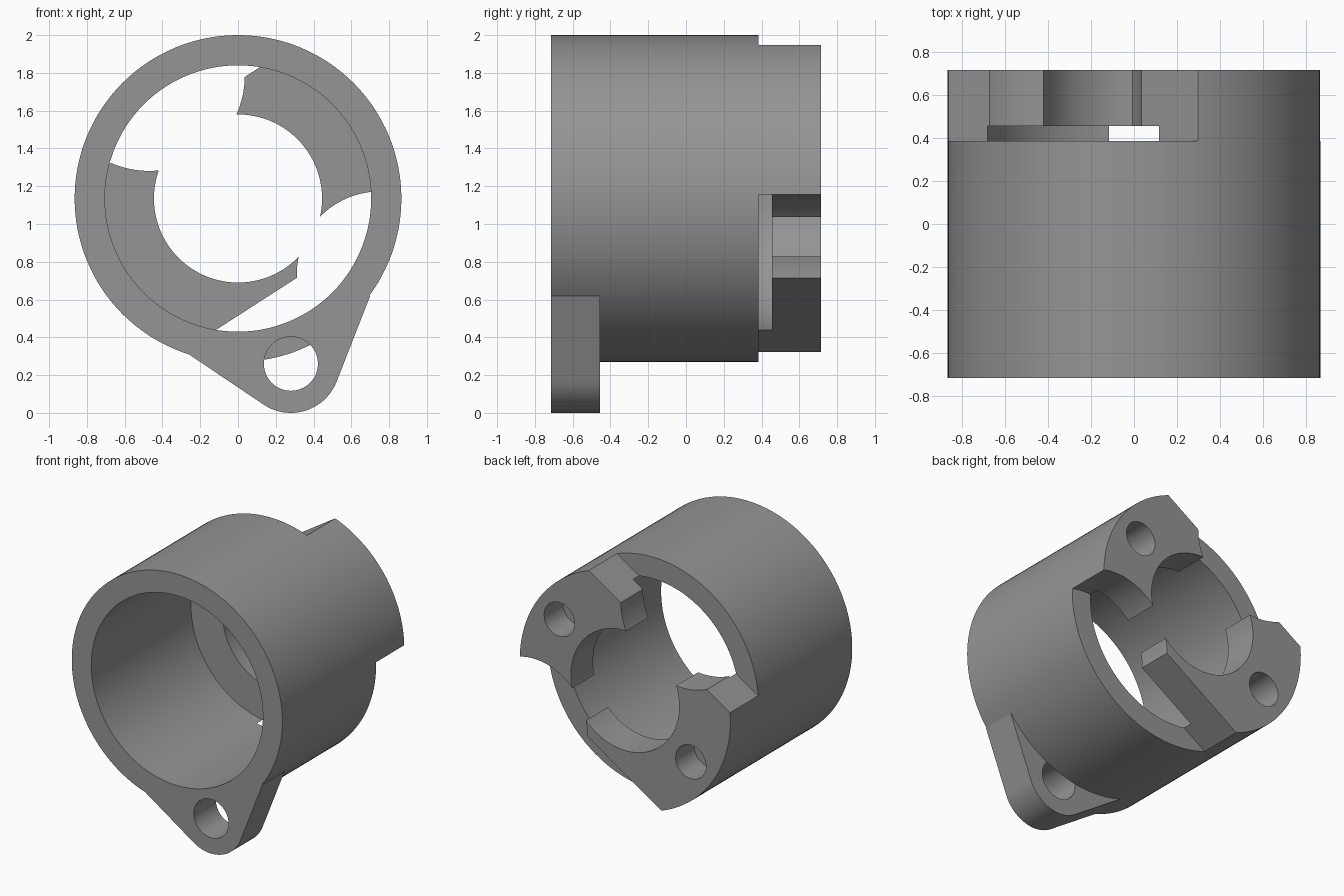
import bpy, bmesh, math
from mathutils import Vector

if "Cube" in bpy.data.objects:
    bpy.data.objects.remove(bpy.data.objects["Cube"])

CZ = 1.135                     # height of the tube axis
R_OUT, R_BORE, R_HOLE = 0.865, 0.705, 0.445
FRONT, SHOULDER, FLOOR, BACK = -0.715, 0.385, 0.455, 0.715

grey = bpy.data.materials.new("grey")
grey.diffuse_color = (0.3, 0.3, 0.3, 1)
grey.use_nodes = True
grey.node_tree.nodes["Principled BSDF"].inputs["Base Color"].default_value = grey.diffuse_color


def circle(x, z, r, n=96, a0=0.0, a1=360.0):
    """Points round a circle, or along an arc, in the xz plane."""
    full = abs(a1 - a0) >= 360
    steps = n if full else n - 1
    return [(x + r * math.cos(math.radians(a0 + (a1 - a0) * i / steps)),
             z + r * math.sin(math.radians(a0 + (a1 - a0) * i / steps)))
            for i in range(n)]


def prism(name, points, y0, y1):
    """Extrude an xz outline from y0 to y1."""
    bm = bmesh.new()
    face = bm.faces.new([bm.verts.new((x, y0, z)) for x, z in points])
    ext = bmesh.ops.extrude_face_region(bm, geom=[face])
    new = [v for v in ext["geom"] if isinstance(v, bmesh.types.BMVert)]
    bmesh.ops.translate(bm, verts=new, vec=(0, y1 - y0, 0))
    bmesh.ops.recalc_face_normals(bm, faces=bm.faces)
    mesh = bpy.data.meshes.new(name)
    bm.to_mesh(mesh)
    bm.free()
    mesh.materials.append(grey)
    obj = bpy.data.objects.new(name, mesh)
    bpy.context.collection.objects.link(obj)
    return obj


def combine(target, other, operation):
    """Apply a boolean and remove the helper."""
    mod = target.modifiers.new("boolean", 'BOOLEAN')
    mod.operation, mod.solver, mod.object = operation, 'EXACT', other
    bpy.context.view_layer.objects.active = target
    bpy.ops.object.modifier_apply(modifier=mod.name)
    bpy.data.objects.remove(other)


def cut(target, points, y0, y1):
    combine(target, prism("cutter", points, y0, y1), 'DIFFERENCE')


# Round body, joined to the lug at the lower front
housing = prism("housing", circle(0, CZ, R_OUT, 128), FRONT, BACK)
LX, LZ, LR = 0.28, 0.26, 0.26
lug_outline = [(0.70, 0.62), (0.3, 0.95), (-0.26, 0.31)] + circle(LX, LZ, LR, 40, 236.5, 339)
lug = prism("mounting_lug", lug_outline, FRONT, -0.455)
combine(housing, lug, 'UNION')

# Wide bore, narrower hole through the back, and lug bolt hole
cut(housing, circle(0, CZ, R_BORE, 128), FRONT - 0.1, FLOOR)
cut(housing, circle(0, CZ, R_HOLE), 0.2, BACK + 0.1)
cut(housing, circle(LX, LZ, 0.143, 64), FRONT - 0.1, -0.455)

# Back is trimmed to a slanted band, leaving two tabs
along = Vector((0.841, 0.541))
across = Vector((-0.541, 0.841))
for side in (1, -1):
    near, far = across * side * 0.522, across * side * 1.3
    corners = [near - along * 1.5, near + along * 1.5, far + along * 1.5, far - along * 1.5]
    cut(housing, [(p.x, p.y + CZ) for p in corners], SHOULDER, BACK + 0.1)

# Round notches that separate the tabs
cut(housing, circle(-0.47, 1.787, 0.506), SHOULDER, BACK + 0.1)
cut(housing, circle(0.75, 0.733, 0.439), SHOULDER, BACK + 0.1)

# Blind screw holes in the tabs
for side in (1, -1):
    cut(housing, circle(side * 0.54, CZ + side * 0.385, 0.125, 64), BACK - 0.22, BACK + 0.1)

# Smooth curved walls, keep sharp edges
bpy.ops.object.select_all(action='DESELECT')
housing.select_set(True)
bpy.context.view_layer.objects.active = housing
bpy.ops.object.shade_smooth_by_angle(angle=math.radians(25))
